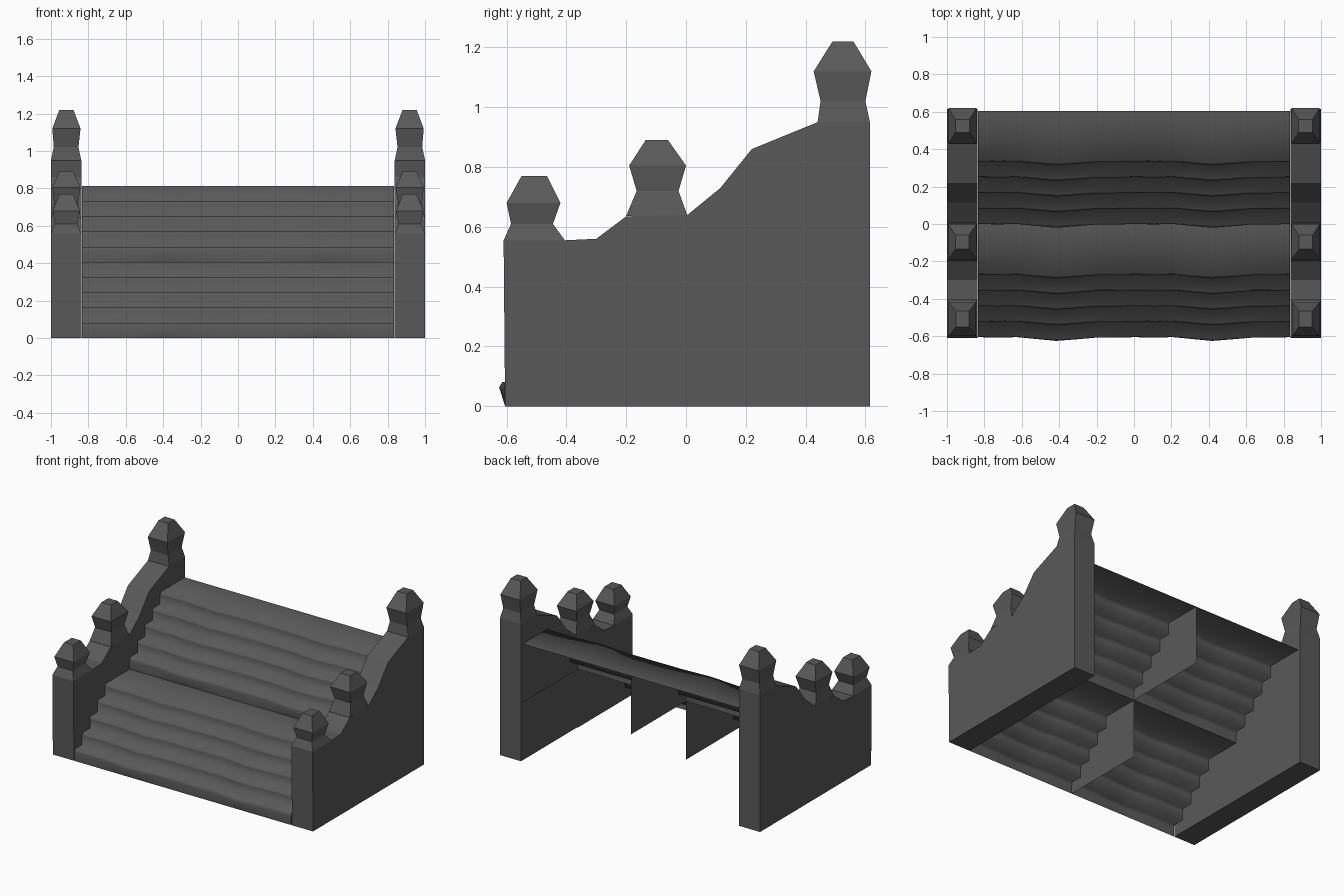
import bpy, bmesh

if "Cube" in bpy.data.objects:
    bpy.data.objects.remove(bpy.data.objects["Cube"])

stone = bpy.data.materials.new("dark grey stone")
stone.diffuse_color = (0.10, 0.10, 0.10, 1)
stone.use_nodes = True
stone.node_tree.nodes["Principled BSDF"].inputs["Base Color"].default_value = stone.diffuse_color


def make_object(name, bm, smooth=False):
    bmesh.ops.recalc_face_normals(bm, faces=bm.faces)
    mesh = bpy.data.meshes.new(name)
    bm.to_mesh(mesh)
    bm.free()
    mesh.materials.append(stone)
    for p in mesh.polygons:
        p.use_smooth = smooth
    ob = bpy.data.objects.new(name, mesh)
    bpy.context.collection.objects.link(ob)
    return ob


# Side walls: one stepped outline in y/z, given thickness in x
OUTLINE = [(-.605, 0), (.615, 0), (.615, .95), (.44, .95), (.22, .86),
           (.115, .73), (.005, .64), (-.2, .635), (-.3, .56),
           (-.405, .555), (-.61, .555)]


def side_wall(name, s):
    bm = bmesh.new()
    inner = [bm.verts.new((s * .838, y, z)) for y, z in OUTLINE]
    outer = [bm.verts.new((s * 1.0, y, z)) for y, z in OUTLINE]
    bm.faces.new(inner)
    bm.faces.new(outer)
    for i in range(len(OUTLINE)):
        j = (i + 1) % len(OUTLINE)
        bm.faces.new((inner[i], inner[j], outer[j], outer[i]))
    make_object(name, bm)


# Post caps: square rings (y0, y1, z, x0, x1) joined upwards
POSTS = {
    "front": [(-.61, -.405, .555, .838, 1), (-.585, -.445, .61, .86, .978),
              (-.60, -.42, .68, .845, .992), (-.55, -.465, .77, .882, .953)],
    "middle": [(-.20, .005, .637, .838, 1), (-.165, -.025, .72, .857, .983),
               (-.19, 0, .805, .842, .993), (-.135, -.06, .89, .882, .955)],
    "back": [(.44, .615, .95, .838, 1), (.45, .60, 1.02, .853, .985),
             (.427, .62, 1.12, .842, .993), (.49, .56, 1.22, .88, .955)],
}


def post(name, rings, s):
    bm = bmesh.new()
    loops = [[bm.verts.new((s * x, y, z)) for x, y in
              ((x0, y0), (x1, y0), (x1, y1), (x0, y1))]
             for y0, y1, z, x0, x1 in rings]
    for a, b in zip(loops, loops[1:]):
        for i in range(4):
            j = (i + 1) % 4
            bm.faces.new((a[i], a[j], b[j], b[i]))
    bm.faces.new(loops[-1])
    make_object(name, bm)


for side, s in (("left", -1), ("right", 1)):
    side_wall(side + "_wall", s)
    for where, rings in POSTS.items():
        post(f"{side}_{where}_post", rings, s)

# Stair flights: worn step sheets, five steps and a landing each
WIDTH, DEPTH, RISE = .833, .605, .4065
WEAR = [0, -.002, 0, -.010, -.020, -.012, -.003, -.003, 0]


def flight_profile(w):
    pts = []
    for i in range(5):
        y, z0, z1 = i * .0835, i * RISE / 5, (i + 1) * RISE / 5
        pts += [(y, z0), (y + w, z0 + .063), (y + .005 + w * .7, z1)]
    return pts + [(DEPTH, RISE)]


def flight(name, x0, y0, z0):
    bm = bmesh.new()
    n = len(WEAR) - 1
    cols = [[bm.verts.new((x0 + WIDTH * i / n, y0 + y, z0 + z))
             for y, z in flight_profile(w)] for i, w in enumerate(WEAR)]
    for a, b in zip(cols, cols[1:]):
        for k in range(len(a) - 1):
            bm.faces.new((a[k], b[k], b[k + 1], a[k + 1]))
    ob = make_object(name, bm, True)
    # make the open sheet face up and forward
    if ob.data.polygons[-1].normal.z < 0:
        ob.data.flip_normals()


# Upright panel under the right-hand end of each flight
def end_panel(name, x, y0, z0):
    bm = bmesh.new()
    pts = flight_profile(0) + [(DEPTH, 0)]
    bm.faces.new([bm.verts.new((x, y0 + y, z0 + z)) for y, z in pts])
    make_object(name, bm)


for level, y0, z0 in (("lower", -.605, 0), ("upper", 0, RISE)):
    for side, x0 in (("left", -WIDTH), ("right", 0)):
        flight(f"{level}_{side}_steps", x0, y0, z0)
        end_panel(f"{level}_{side}_step_panel", x0 + WIDTH, y0, z0)
